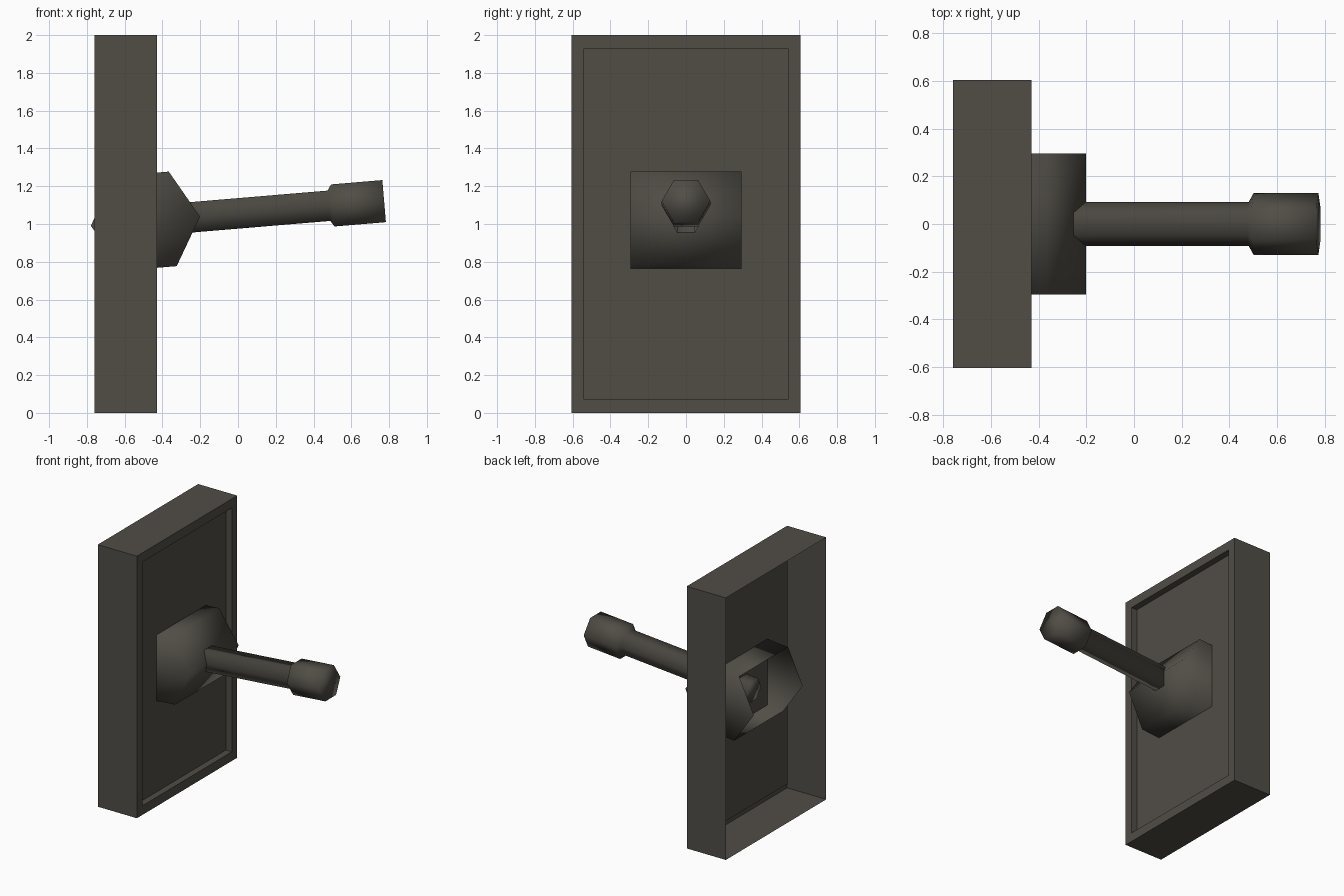
import bpy, bmesh, math
from mathutils import Matrix, Vector

if "Cube" in bpy.data.objects:
    bpy.data.objects.remove(bpy.data.objects["Cube"])

mat = bpy.data.materials.new("warm dark grey")
mat.diffuse_color = (0.082, 0.075, 0.062, 1)
mat.use_nodes = True
mat.node_tree.nodes["Principled BSDF"].inputs["Base Color"].default_value = mat.diffuse_color

# Toggle frame: pivot point, tilted up about y
TOGGLE = Matrix.Translation((-0.49, 0, 1.015)) @ Matrix.Rotation(-math.radians(4.8), 4, 'Y')


def loft(name, rings, cap_start, cap_end, matrix=Matrix(), smooth=False, drop=None):
    """Join matching rings of points with quads; optionally drop faces by normal."""
    bm = bmesh.new()
    rows = [[bm.verts.new(p) for p in r] for r in rings]
    for a, b in zip(rows, rows[1:]):
        n = len(a)
        for i in range(n):
            j = (i + 1) % n
            bm.faces.new((a[i], a[j], b[j], b[i]))
    if cap_start:
        bm.faces.new(rows[0][::-1])
    if cap_end:
        bm.faces.new(rows[-1])
    bmesh.ops.recalc_face_normals(bm, faces=bm.faces)
    if drop:
        bm.normal_update()
        bmesh.ops.delete(bm, geom=[f for f in bm.faces if drop(f.normal)], context='FACES')
    bm.transform(matrix)
    for f in bm.faces:
        f.smooth = smooth
    mesh = bpy.data.meshes.new(name)
    bm.to_mesh(mesh)
    bm.free()
    mesh.materials.append(mat)
    ob = bpy.data.objects.new(name, mesh)
    bpy.context.collection.objects.link(ob)
    return ob


def rect(x, hy, hz):
    return [Vector((x, sy * hy, 1 + sz * hz)) for sy, sz in ((-1, -1), (1, -1), (1, 1), (-1, 1))]


def hexagon(t, r, axis):
    pts = []
    for i in range(6):
        a = i * math.pi / 3
        c, s = r * math.cos(a), r * math.sin(a)
        pts.append(Vector((t, c, s)) if axis == 'X' else Vector((c, t, s)))
    return pts


# Wall plate: open-backed shell with a front rim and recessed panel
loft("wall_plate", [rect(-0.76, 0.605, 1), rect(-0.43, 0.605, 1),
                    rect(-0.43, 0.54, 0.93), rect(-0.48, 0.54, 0.93)], False, True)

# Pivot hub: six-sided drum across the plate, open at the back
loft("pivot_hub", [hexagon(-0.295, 0.29, 'Y'), hexagon(0.295, 0.29, 'Y')], True, True,
     TOGGLE, True, drop=lambda n: n.x < -0.5)

# Lever with thicker grip at its end
loft("lever", [hexagon(t, r, 'X') for t, r in
               ((-0.08, 0.093), (0.975, 0.093), (0.995, 0.129), (1.268, 0.129))],
     True, True, TOGGLE, True)
